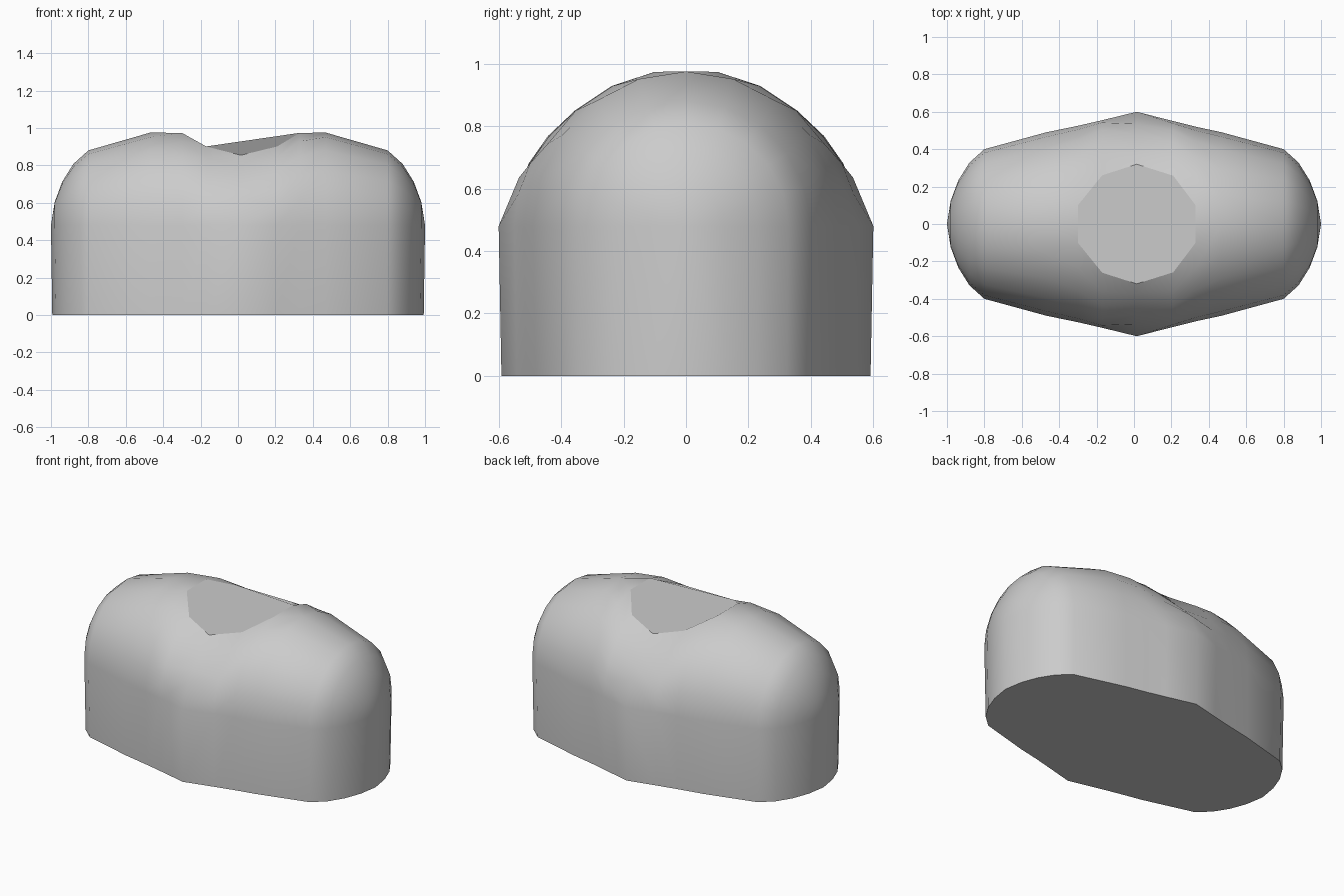
import bpy, bmesh, math

if "Cube" in bpy.data.objects:
    bpy.data.objects.remove(bpy.data.objects["Cube"])

N = 5          # segments from shoulder to crown
SHOULDER = 0.48


def half_section(w, h, t_max, flat=False):
    """Side wall plus elliptical shoulder, as (y, z) from floor to crown or rim."""
    def ell(t):
        return w * math.cos(t), SHOULDER + (h - SHOULDER) * math.sin(t)
    pts = [ell(math.radians(t_max) * i / N) for i in range(N + 1)]
    if flat:   # middle station: one bevel, then a straight slope to the rim
        a, b = (w - 0.065, 0.635), pts[-1]
        for i in range(1, N + 1):
            f = (i - 1) / (N - 1)
            pts[i] = (a[0] + (b[0] - a[0]) * f, a[1] + (b[1] - a[1]) * f)
    return [(w * 0.985, 0.0)] + pts


# stations along x: x, half width, crown height, end angle, straight slope
stations = []
end = [(1.0, 0.0), (0.98, 0.31), (0.94, 0.58), (0.88, 0.82), (0.8, 1.0)]
ends = [(x, 0.4 * f, SHOULDER + 0.4 * f, 90, False) for x, f in end]
ends.append((0.47, 0.49, 0.975, 90, False))
stations += [(-s[0],) + s[1:] for s in ends]
stations += [(-0.3, 0.525, 0.983, 79, False), (-0.17, 0.555, 0.957, 62, False),
             (0.015, 0.6, 0.922, 57.8, True),
             (0.21, 0.55, 0.957, 62, False), (0.33, 0.52, 0.983, 79, False)]
stations += reversed(ends)

# loaf-shaped body skinned across the stations
bm = bmesh.new()
rows, rims = [], []
for x, w, h, t, flat in stations:
    pts = half_section(w, h, t, flat)
    rows.append([[bm.verts.new((x * (0.993 if z == 0 else 1), s * y, z)) for y, z in pts]
                 for s in (1, -1)])
    if t < 90:
        rims.append((x,) + pts[-1])
for r0, r1 in zip(rows, rows[1:]):
    for side in (0, 1):
        a, b = r0[side], r1[side]
        for i in range(len(a) - 1):
            bm.faces.new((a[i], b[i], b[i + 1], a[i + 1]))
    bm.faces.new((r0[0][0], r0[1][0], r1[1][0], r1[0][0]))
# small gap pieces between the crown points and the opening
for i, j in ((5, 6), (10, 11)):
    bm.faces.new((rows[i][0][-1], rows[j][0][-1], rows[j][1][-1], rows[i][1][-1]))
bmesh.ops.remove_doubles(bm, verts=bm.verts, dist=0.0005)
bmesh.ops.dissolve_degenerate(bm, edges=bm.edges, dist=0.0005)
bmesh.ops.recalc_face_normals(bm, faces=bm.faces)
me = bpy.data.meshes.new("body")
bm.to_mesh(me)
bm.free()
body = bpy.data.objects.new("body", me)
bpy.context.collection.objects.link(body)
bpy.context.view_layer.objects.active = body
body.select_set(True)
bpy.ops.object.shade_smooth_by_angle(angle=math.radians(45))

# ten-sided saddle cap closing the opening
verts = [(x, s * y, z) for s in (1, -1) for x, y, z in rims]
faces = [(0, 5, 6, 1), (1, 6, 9, 4), (1, 4, 3, 2), (6, 7, 8, 9)]
me = bpy.data.meshes.new("top_cap")
me.from_pydata(verts, [], faces)
me.shade_smooth()
me.normals_split_custom_set_from_vertices([(0, 0, 1)] * len(verts))
cap = bpy.data.objects.new("top_cap", me)
bpy.context.collection.objects.link(cap)
